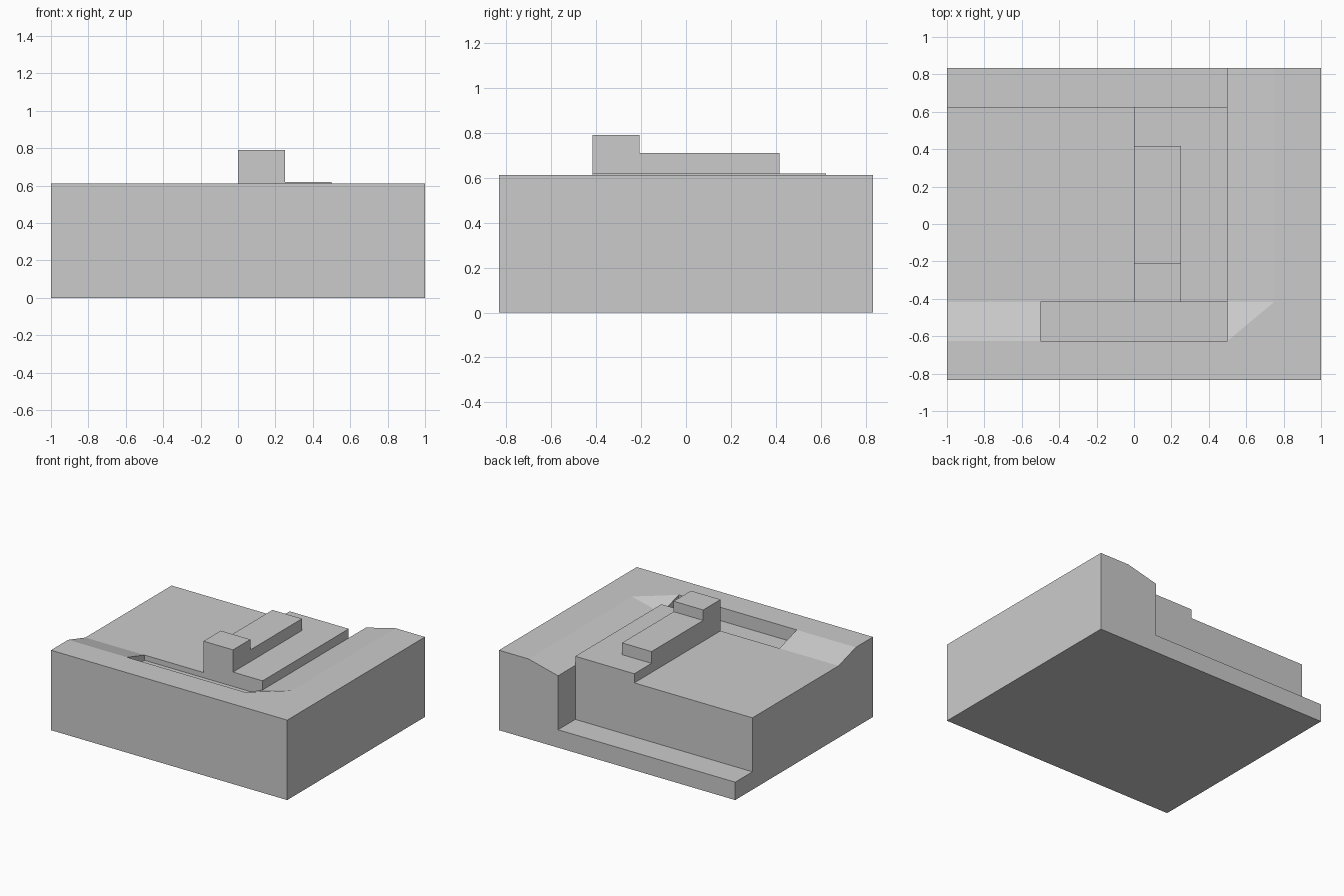
import bpy, bmesh

if "Cube" in bpy.data.objects:
    bpy.data.objects.remove(bpy.data.objects["Cube"])

HALF_Y, TOP, FLOOR = 0.833, 0.612, 0.55
Y1, Y2 = -0.417, -0.625


def make_object(name, bm):
    bmesh.ops.recalc_face_normals(bm, faces=bm.faces)
    mesh = bpy.data.meshes.new(name)
    bm.to_mesh(mesh)
    bm.free()
    obj = bpy.data.objects.new(name, mesh)
    bpy.context.collection.objects.link(obj)
    return obj


def hull(name, points):
    bm = bmesh.new()
    for p in points:
        bm.verts.new(p)
    bmesh.ops.convex_hull(bm, input=bm.verts[:])
    bmesh.ops.dissolve_limit(bm, angle_limit=0.001, verts=bm.verts[:], edges=bm.edges[:])
    return make_object(name, bm)


def box(name, x, y, z):
    return hull(name, [(a, b, c) for a in x for b in y for c in z])


def cut(target, cutter):
    mod = target.modifiers.new("cut", 'BOOLEAN')
    mod.operation = 'DIFFERENCE'
    mod.solver = 'EXACT'
    mod.object = cutter
    bpy.context.view_layer.objects.active = target
    bpy.ops.object.modifier_apply(modifier=mod.name)
    bpy.data.objects.remove(cutter)


# Solid ground block
ground = box("ground_block", (-1, 1), (-HALF_Y, HALF_Y), (0, TOP))

# Sunken floor with sloping front and right banks, chamfered where they meet
rise = 2 * (TOP - FLOOR)
floor_pts = [(x, y, FLOOR) for x in (-1.1, 0.5) for y in (Y1, 0.9)]
bank_pts = [(x, y, FLOOR + rise) for x, y in
            ((-1.1, 2 * Y2 - Y1), (0.5, 2 * Y2 - Y1), (1.0, Y1), (1.0, 0.9), (-1.1, 0.9))]
cut(ground, hull("basin_cutter", floor_pts + bank_pts))

# Front trench and low ledge along the back
cut(ground, box("trench_cutter", (-0.5, 0.5), (Y2, Y1), (0.51, 0.8)))
cut(ground, box("ledge_cutter", (-1.1, 0.5), (0.625, 0.9), (0.137, 0.8)))

# Low platform on the sunken floor
box("platform", (0, 0.5), (Y1, 0.625), (FLOOR, 0.62))

# Stepped block: tall front end, lower long body
profile = [(Y1, 0.62), (0.417, 0.62), (0.417, 0.71), (-0.208, 0.71), (-0.208, 0.79), (Y1, 0.79)]
bm = bmesh.new()
face = bm.faces.new([bm.verts.new((0, y, z)) for y, z in profile])
ext = bmesh.ops.extrude_face_region(bm, geom=[face])
bmesh.ops.translate(bm, vec=(0.25, 0, 0),
                    verts=[v for v in ext["geom"] if isinstance(v, bmesh.types.BMVert)])
if not face.is_valid or len(bm.faces) < 8:
    bm.faces.new([v for v in bm.verts if v.co.x < 0.01])
make_object("stepped_block", bm)
